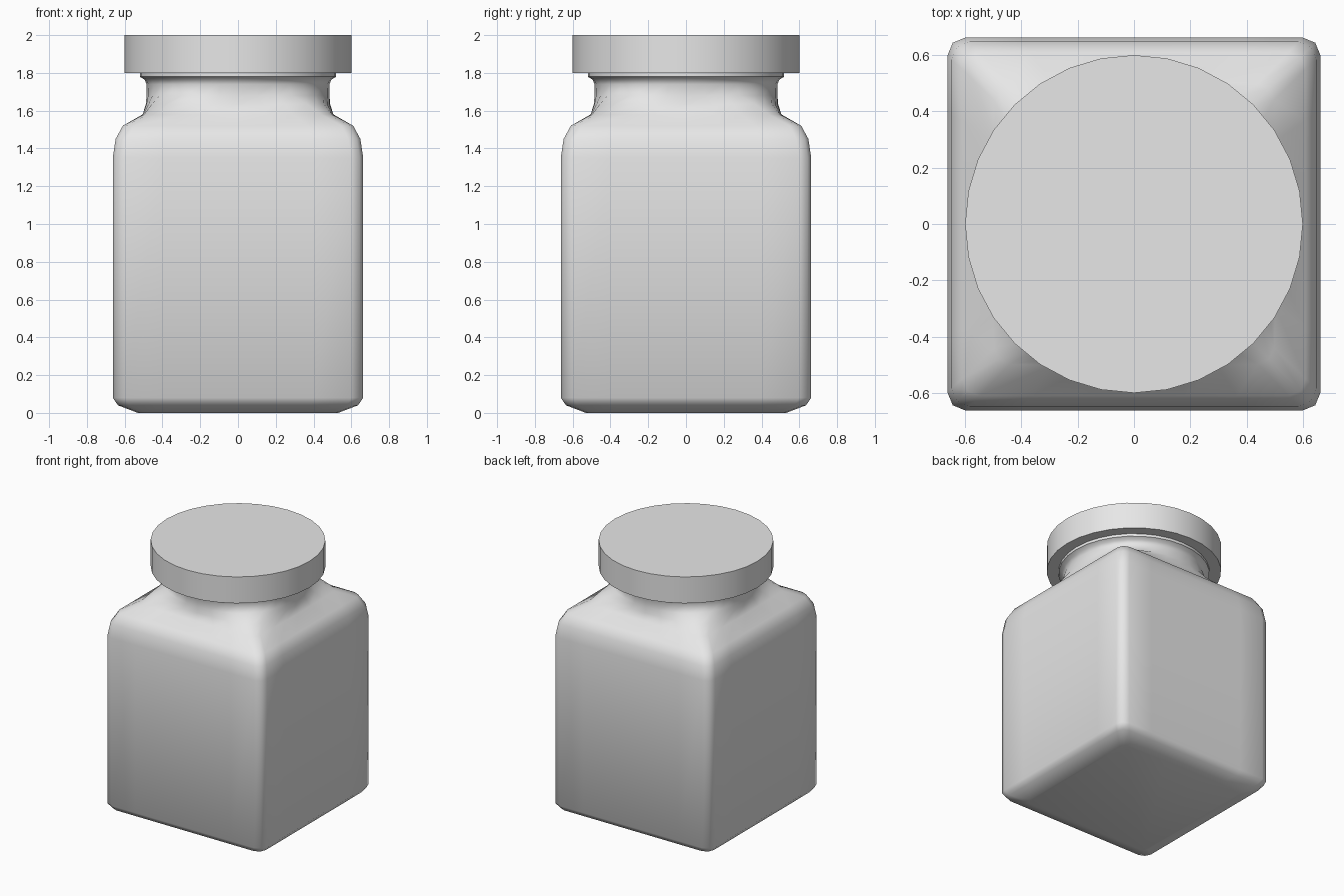
import bpy, bmesh, math

cube = bpy.data.objects.get("Cube")
if cube:
    bpy.data.objects.remove(cube, do_unlink=True)

grey = bpy.data.materials.new("plain grey")
grey.use_nodes = True
COLOUR = (0.8, 0.8, 0.8, 1)
grey.diffuse_color = COLOUR
grey.node_tree.nodes["Principled BSDF"].inputs["Base Color"].default_value = COLOUR


def ring(z, half, corner, roundness):
    """32 points blending from a rounded square (0) to a circle (1)."""
    points = []
    inner = half - corner
    for quarter in range(4):
        turn = quarter * math.pi / 2
        for step in range(8):
            # Square point: mid-side, along the side, round the corner, back
            if step < 3:
                x, y = half, inner * step / 3
            elif step <= 5:
                a = (step - 3) * math.pi / 4
                x, y = inner + corner * math.cos(a), inner + corner * math.sin(a)
            else:
                x, y = inner * (8 - step) / 3, half
            a = step * math.pi / 16
            x += (half * math.cos(a) - x) * roundness
            y += (half * math.sin(a) - y) * roundness
            c, s = math.cos(turn), math.sin(turn)
            points.append((x * c - y * s, x * s + y * c, z))
    return points


def loft(name, rings):
    bm = bmesh.new()
    loops = [[bm.verts.new(p) for p in ring(*r)] for r in rings]
    for low, high in zip(loops, loops[1:]):
        for i in range(32):
            j = (i + 1) % 32
            bm.faces.new((low[i], low[j], high[j], high[i]))
    bm.faces.new(reversed(loops[0]))
    bm.faces.new(loops[-1])
    mesh = bpy.data.meshes.new(name)
    bm.to_mesh(mesh)
    bm.free()
    mesh.materials.append(grey)
    obj = bpy.data.objects.new(name, mesh)
    bpy.context.collection.objects.link(obj)
    bpy.ops.object.select_all(action="DESELECT")
    obj.select_set(True)
    bpy.context.view_layer.objects.active = obj
    bpy.ops.object.shade_smooth_by_angle(angle=math.radians(50))
    return obj


# Square body, sloping shoulder and round neck: z, half width, corner, roundness
loft("jar_body", [
    (0.0, 0.53, 0.05, 0),
    (0.04, 0.635, 0.06, 0),
    (0.08, 0.663, 0.065, 0),
    (1.35, 0.663, 0.065, 0),
    (1.45, 0.648, 0.065, 0),
    (1.52, 0.61, 0.06, 0),
    (1.58, 0.505, 0.05, 0.08),
    (1.635, 0.488, 0.06, 0.4),
    (1.68, 0.484, 0.1, 0.85),
    (1.74, 0.484, 0.1, 1),
    (1.765, 0.495, 0.1, 1),
    (1.78, 0.52, 0.1, 1),
    (1.8, 0.52, 0.1, 1),
])

# Flat round lid
loft("lid", [(1.8, 0.6, 0.1, 1), (2.0, 0.6, 0.1, 1)])
